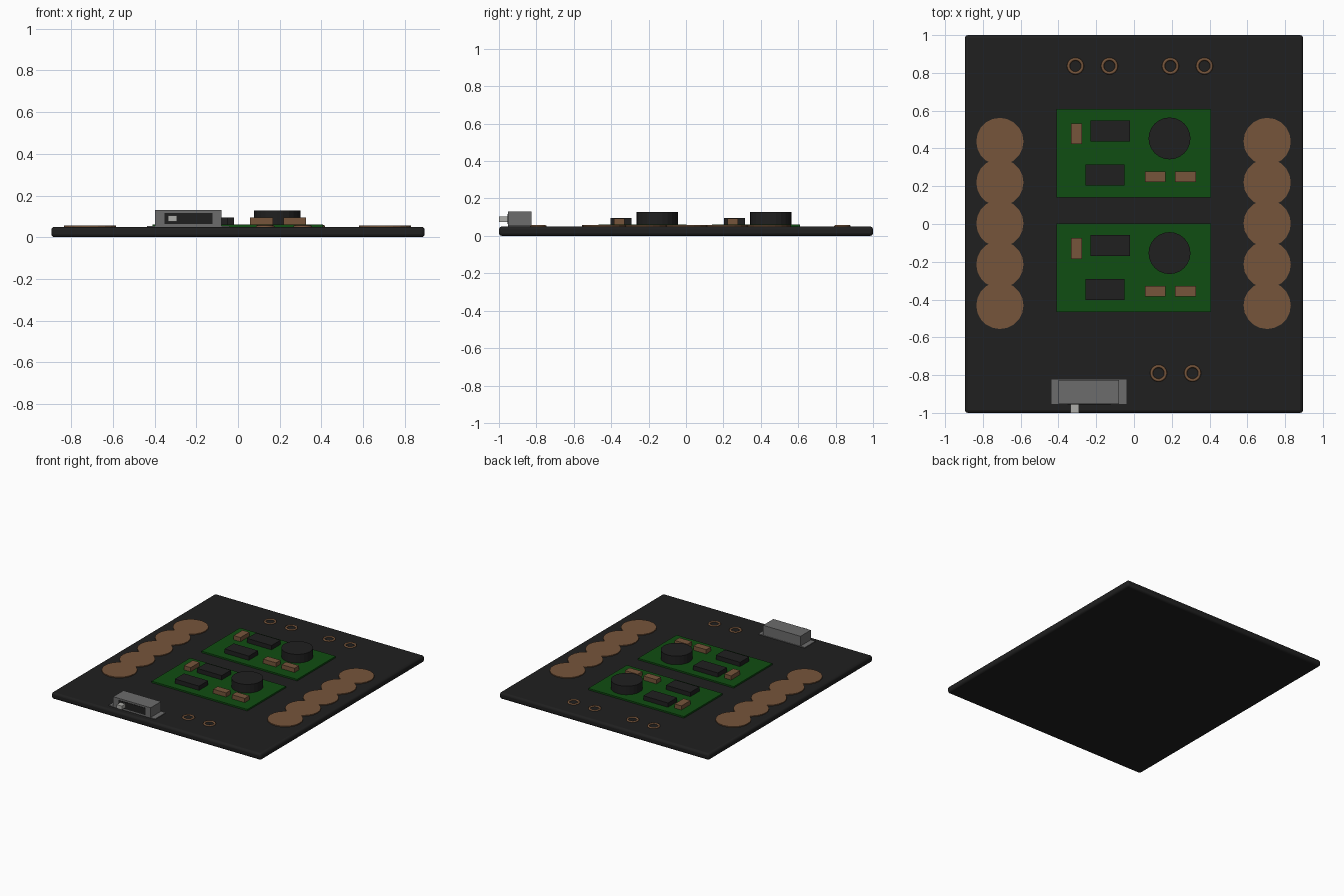
import bpy
from mathutils import Vector

if "Cube" in bpy.data.objects:
    bpy.data.objects.remove(bpy.data.objects["Cube"])


def material(name, rgb):
    m = bpy.data.materials.new(name)
    m.diffuse_color = (*rgb, 1)
    m.use_nodes = True
    m.node_tree.nodes["Principled BSDF"].inputs["Base Color"].default_value = m.diffuse_color
    return m


BLACK = material("black_plastic", (0.014, 0.014, 0.014))
COPPER = material("copper", (0.18, 0.09, 0.043))
GREEN = material("green_board", (0.005, 0.075, 0.006))
STEEL = material("steel", (0.15, 0.15, 0.15))
KNOB = material("knob_grey", (0.42, 0.42, 0.40))

TOP = 0.05      # top of the base plate
CHIP_Z = 0.062  # top of the small green boards


def finish(name, mat, bevel=0, segments=1):
    o = bpy.context.object
    o.name = name
    o.data.materials.append(mat)
    if bevel:
        b = o.modifiers.new("bevel", "BEVEL")
        b.width, b.segments = bevel, segments
    return o


def box(name, x, y, z, mat, bevel=0, segments=1):
    lo, hi = Vector((x[0], y[0], z[0])), Vector((x[1], y[1], z[1]))
    bpy.ops.mesh.primitive_cube_add(size=1, location=(lo + hi) / 2)
    bpy.context.object.scale = hi - lo
    bpy.ops.object.transform_apply(location=False, rotation=False, scale=True)
    return finish(name, mat, bevel, segments)


def disc(name, x, y, r, z0, z1, mat, sides):
    bpy.ops.mesh.primitive_cylinder_add(vertices=sides, radius=r, depth=z1 - z0,
                                        location=(x, y, (z0 + z1) / 2))
    return finish(name, mat)


# Base plate with rounded edges
box("base_plate", (-0.895, 0.895), (-1, 1), (0, TOP), BLACK, 0.016, 3)
bpy.ops.object.shade_smooth_by_angle()

# Overlapping round copper pads down both sides
for side, x in (("left", -0.71), ("right", 0.705)):
    for i in range(5):
        disc(f"{side}_pad_{i + 1}", x, 0.437 - 0.217 * i, 0.125,
             TOP - 0.005, 0.057, COPPER, 20)

# Copper rings around the solder holes
rings = [(-0.31, 0.836), (-0.13, 0.836), (0.193, 0.836), (0.373, 0.836),
         (0.13, -0.79), (0.31, -0.79)]
for i, (x, y) in enumerate(rings):
    bpy.ops.mesh.primitive_torus_add(major_radius=0.037, minor_radius=0.008,
                                     major_segments=24, minor_segments=8,
                                     location=(x, y, TOP))
    finish(f"solder_ring_{i + 1}", COPPER)
    bpy.ops.object.shade_smooth()

# Two identical converter modules
for name, dy in (("back_module", 0.375), ("front_module", -0.232)):
    def part(label, x, y, z, mat):
        box(f"{name}_{label}", x, (y[0] + dy, y[1] + dy), z, mat)

    part("board", (-0.41, 0.407), (-0.235, 0.235), (TOP - 0.002, CHIP_Z), GREEN)
    for label, x, y in (("upper_chip", (-0.23, -0.02), (0.062, 0.173)),
                        ("lower_chip", (-0.257, -0.05), (-0.171, -0.06))):
        part(label, x, y, (CHIP_Z, 0.095), BLACK)
    for label, x, y in (("capacitor_1", (-0.333, -0.275), (0.048, 0.157)),
                        ("capacitor_2", (0.058, 0.168), (-0.153, -0.097)),
                        ("capacitor_3", (0.217, 0.327), (-0.153, -0.097))):
        part(label, x, y, (CHIP_Z, 0.094), COPPER)
    disc(f"{name}_inductor", 0.188, 0.078 + dy, 0.111, CHIP_Z, 0.128, BLACK, 24)

# Slide switch at the front edge
box("switch_flange", (-0.437, -0.04), (-0.952, -0.824), (TOP - 0.002, 0.055), STEEL)
box("switch_body", (-0.399, -0.079), (-0.952, -0.826), (TOP, 0.13), STEEL)
box("switch_slot", (-0.352, -0.123), (-0.955, -0.93), (0.063, 0.117), BLACK)
box("switch_knob", (-0.336, -0.292), (-1.0, -0.94), (0.075, 0.104), KNOB)
